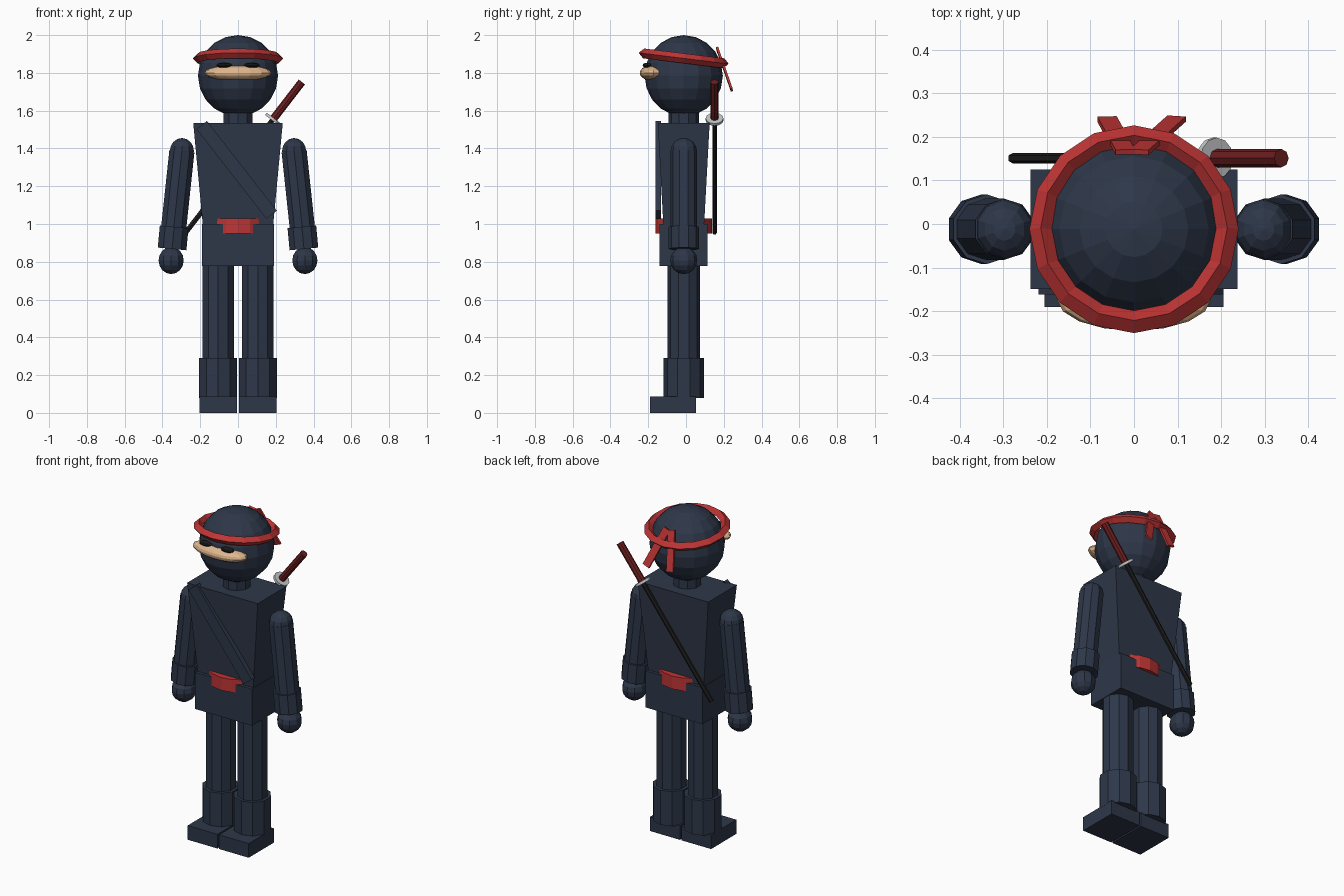
import bpy, bmesh
from mathutils import Vector, Matrix
from math import cos, sin, pi, radians

cube = bpy.data.objects.get("Cube")
if cube:
    bpy.data.objects.remove(cube, do_unlink=True)


def material(name, r, g, b):
    m = bpy.data.materials.new(name)
    m.use_nodes = True
    m.diffuse_color = (r, g, b, 1)
    m.node_tree.nodes["Principled BSDF"].inputs["Base Color"].default_value = (r, g, b, 1)
    return m


NAVY = material("navy cloth", 0.027, 0.038, 0.066)
RED = material("red cloth", 0.52, 0.035, 0.035)
MAROON = material("maroon grip", 0.15, 0.013, 0.014)
SKIN = material("skin", 0.74, 0.47, 0.27)
STEEL = material("steel", 0.55, 0.57, 0.58)
BLACK = material("black", 0.011, 0.011, 0.011)
MID = -0.012  # depth of the body's centre line


def finish(name, bm, mat):
    bmesh.ops.recalc_face_normals(bm, faces=bm.faces)
    mesh = bpy.data.meshes.new(name)
    bm.to_mesh(mesh)
    bm.free()
    mesh.materials.append(mat)
    obj = bpy.data.objects.new(name, mesh)
    bpy.context.collection.objects.link(obj)
    return obj


def between(a, b):
    """Matrix placing a z-aligned shape midway from a to b, plus its length."""
    a, b = Vector(a), Vector(b)
    turn = Vector((0, 0, 1)).rotation_difference(b - a).to_matrix().to_4x4()
    return Matrix.Translation((a + b) / 2) @ turn, (b - a).length


def rod(name, a, b, r, mat, sides=10, squash=1):
    place, length = between(a, b)
    bm = bmesh.new()
    bmesh.ops.create_cone(bm, cap_ends=True, segments=sides, radius1=r, radius2=r,
                          depth=length, matrix=place @ Matrix.Diagonal((1, squash, 1, 1)))
    return finish(name, bm, mat)


def slab(name, a, b, width, depth, mat, flare=1):
    """Box from a to b; flare widens its far end."""
    place, length = between(a, b)
    bm = bmesh.new()
    bmesh.ops.create_cube(bm, size=1)
    for v in bm.verts:
        grow = flare if v.co.z > 0 else 1
        v.co = Vector((v.co.x * width * grow, v.co.y * depth * grow, v.co.z * length))
    bm.transform(place)
    return finish(name, bm, mat)


def ball(name, centre, radii, mat, sides=16, rings=10):
    bm = bmesh.new()
    bmesh.ops.create_uvsphere(bm, u_segments=sides, v_segments=rings, radius=1,
                              matrix=Matrix.Translation(centre) @ Matrix.Diagonal((*radii, 1)))
    return finish(name, bm, mat)


def ring(name, centre, major, minor, tilt, mat, sides=16, section=4):
    bm = bmesh.new()
    loops = []
    for i in range(sides):
        u = 2 * pi * i / sides
        loop = []
        for j in range(section):
            w = 2 * pi * j / section
            r = major + minor * cos(w)
            loop.append(bm.verts.new((r * sin(u), r * cos(u), minor * sin(w))))
        loops.append(loop)
    for i in range(sides):
        p, q = loops[i], loops[(i + 1) % sides]
        for j in range(section):
            k = (j + 1) % section
            bm.faces.new((p[j], q[j], q[k], p[k]))
    bm.transform(Matrix.Translation(centre) @ Matrix.Rotation(tilt, 4, 'X'))
    return finish(name, bm, mat)


# Head, face opening and headband
ball("head", (0, MID, 1.785), (0.212, 0.207, 0.215), NAVY)
ball("face_opening", (0, -0.172, 1.8), (0.177, 0.073, 0.043), SKIN)
ring("headband", (0, MID, 1.877), 0.214, 0.026, radians(-7), RED)
slab("headband_tail_right", (-0.062, 0.241, 1.715), (-0.02, 0.165, 1.93), 0.045, 0.012, RED)
slab("headband_tail_left", (0.098, 0.242, 1.71), (0.012, 0.165, 1.93), 0.045, 0.012, RED)

# Torso, hips, belt and chest strap
rod("neck", (0, MID, 1.5), (0, MID, 1.62), 0.08, NAVY)
slab("torso", (0, MID, 0.96), (0, MID, 1.535), 0.366, 0.212, NAVY, flare=1.295)
slab("hips", (0, MID, 0.778), (0, MID, 1.0), 0.382, 0.254, NAVY)
rod("belt", (0, MID, 0.95), (0, MID, 1.028), 0.165, RED, sides=16, squash=0.9)
slab("chest_strap", (0.178, -0.147, 1.049), (-0.192, -0.147, 1.524), 0.07, 0.03, NAVY)

# Paired limbs and eyes
for side, s in (("left", 1), ("right", -1)):
    ball("eye_" + side, (s * 0.073, -0.205, 1.84), (0.042, 0.025, 0.014), BLACK, 8, 6)
    ball("shoulder_" + side, (s * 0.297, MID, 1.386), (0.067, 0.07, 0.069), NAVY, 10, 8)
    rod("arm_" + side, (s * 0.297, MID, 1.386), (s * 0.349, MID, 0.9), 0.07, NAVY)
    rod("cuff_" + side, (s * 0.338, MID, 0.985), (s * 0.349, MID, 0.868), 0.08, NAVY)
    ball("hand_" + side, (s * 0.354, MID, 0.807), (0.07, 0.072, 0.072), NAVY, 10, 8)
    rod("leg_" + side, (s * 0.105, MID, 0.08), (s * 0.105, MID, 0.8), 0.087, NAVY)
    rod("boot_" + side, (s * 0.105, MID, 0.08), (s * 0.105, MID, 0.29), 0.106, NAVY)
    slab("foot_" + side, (s * 0.105, -0.069, 0), (s * 0.105, -0.069, 0.086), 0.2, 0.242, NAVY)

# Sword slung across the back
tip = Vector((-0.278, 0.151, 0.953))
pommel = Vector((0.338, 0.151, 1.752))


def along(t):
    return tip.lerp(pommel, t)


rod("scabbard", tip, along(0.75), 0.015, BLACK, sides=6, squash=0.8)
rod("sword_guard", along(0.745), along(0.76), 0.047, STEEL, sides=12)
rod("sword_grip", along(0.75), pommel, 0.021, MAROON, sides=8)
